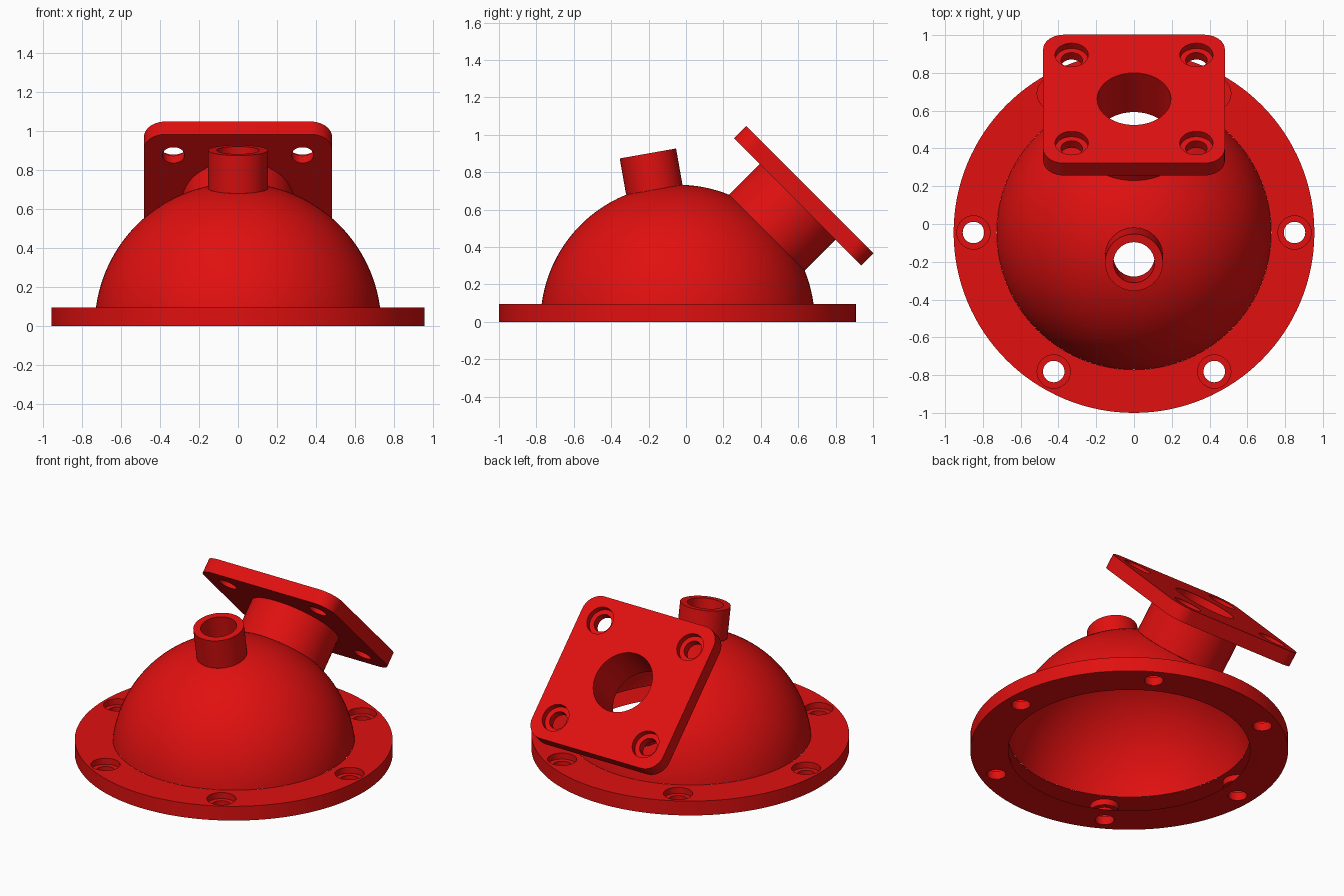
import bpy, bmesh, math
from mathutils import Matrix, Vector

if "Cube" in bpy.data.objects:
    bpy.data.objects.remove(bpy.data.objects["Cube"])

red = bpy.data.materials.new("red paint")
red.diffuse_color = (0.75, 0.005, 0.005, 1)
red.use_nodes = True
red.node_tree.nodes["Principled BSDF"].inputs["Base Color"].default_value = red.diffuse_color

R = 0.733                                   # dome radius
CENTRE = Matrix.Translation((0, -0.045, 0))  # dome centre, every port axis passes here
PORT = Matrix.Rotation(math.radians(-45), 4, 'X')
BOSS = Matrix.Rotation(math.radians(10), 4, 'X')
FLANGE_TOP = 0.095
RIM = math.sqrt(R**2 - FLANGE_TOP**2)


def make(name, bm):
    me = bpy.data.meshes.new(name)
    bm.to_mesh(me)
    bm.free()
    me.materials.append(red)
    ob = bpy.data.objects.new(name, me)
    bpy.context.collection.objects.link(ob)
    return ob


def cylinder(bm, r, z0, z1, x=0, y=0, rot=Matrix(), n=48):
    bmesh.ops.create_cone(bm, cap_ends=True, segments=n, radius1=r, radius2=r, depth=z1 - z0,
                          matrix=rot @ Matrix.Translation((x, y, (z0 + z1) / 2)))


def cut(ob, r, z0, z1, x=0, y=0, rot=Matrix(), n=48):
    bm = bmesh.new()
    cylinder(bm, r, z0, z1, x, y, rot, n)
    tool = make("cutter", bm)
    tool.hide_render = True
    mod = ob.modifiers.new("cut", 'BOOLEAN')
    mod.operation, mod.solver, mod.object = 'DIFFERENCE', 'EXACT', tool
    bpy.context.view_layer.objects.active = ob
    bpy.ops.object.modifier_apply(modifier=mod.name)
    bpy.data.objects.remove(tool)


def bolt_hole(ob, x, y, z0, z1):
    cut(ob, 0.057, z0 - 0.05, z1 + 0.05, x, y, n=32)
    cut(ob, 0.088, z1 - 0.04, z1 + 0.05, x, y, n=32)


def prune(ob, rule, clip=None):
    """Delete faces by rule, then clip away all below height clip."""
    bm = bmesh.new()
    bm.from_mesh(ob.data)
    bmesh.ops.delete(bm, geom=[f for f in bm.faces if rule(f)], context='FACES')
    if clip is not None:
        bmesh.ops.bisect_plane(bm, geom=bm.verts[:] + bm.edges[:] + bm.faces[:],
                               plane_co=(0, 0, clip), plane_no=(0, 0, 1), clear_inner=True)
    bm.to_mesh(ob.data)
    bm.free()


def lathe(name, profile, rot, n=64):
    bm = bmesh.new()
    rings = [[bm.verts.new((r * math.cos(2 * math.pi * i / n), r * math.sin(2 * math.pi * i / n), z))
              for i in range(n)] for r, z in profile]
    for a, b in zip(rings, rings[1:]):
        for i in range(n):
            j = (i + 1) % n
            bm.faces.new((a[i], a[j], b[j], b[i]))
    ob = make(name, bm)
    finish(ob, rot)
    return ob


def finish(ob, rot=Matrix()):
    ob.matrix_world = CENTRE @ rot
    bpy.ops.object.select_all(action='DESELECT')
    ob.select_set(True)
    bpy.context.view_layer.objects.active = ob
    bpy.ops.object.shade_smooth_by_angle(angle=math.radians(30))


def on_dome(r):
    return math.sqrt(R**2 - r**2)


# Base flange: hollow ring with six counterbored holes
bm = bmesh.new()
cylinder(bm, 0.955, 0, FLANGE_TOP, n=128)
flange = make("base_flange", bm)
cut(flange, RIM, -0.1, 0.2, n=96)
for k in range(6):
    a = k * math.pi / 3
    bolt_hole(flange, 0.85 * math.cos(a), 0.85 * math.sin(a), 0, FLANGE_TOP)
prune(flange, lambda f: all(v.co.xy.length < RIM + 0.002 for v in f.verts))
finish(flange)

# Dome: thin shell, open where the side neck and top boss join
NECK, BORE, BOSS_R, BOSS_BORE = 0.286, 0.195, 0.153, 0.109
bm = bmesh.new()
bmesh.ops.create_uvsphere(bm, u_segments=96, v_segments=64, radius=R)
dome = make("dome", bm)
cut(dome, NECK, 0.3, 1, rot=PORT, n=64)
cut(dome, BOSS_R, 0.3, 1, rot=BOSS, n=64)
prune(dome, lambda f: f.calc_center_median().length < R * 0.97, FLANGE_TOP)
finish(dome)

# Top boss: short tube
lathe("top_boss", [(BOSS_R, on_dome(BOSS_R)), (BOSS_R, 0.914),
                   (BOSS_BORE, 0.914), (BOSS_BORE, on_dome(BOSS_BORE))], BOSS)

# Side neck: outer wall and bore
P0, P1 = 0.908, 1.0
lathe("neck_wall", [(NECK, on_dome(NECK)), (NECK, P0)], PORT)
lathe("neck_bore", [(BORE, P0), (BORE, on_dome(BORE))], PORT)

# Square mounting plate with rounded corners and four counterbored holes
bm = bmesh.new()
bmesh.ops.create_cube(bm, size=1, matrix=Matrix.Translation((0, 0, (P0 + P1) / 2))
                      @ Matrix.Diagonal((0.962, 0.962, P1 - P0, 1)))
upright = [e for e in bm.edges if abs(e.verts[0].co.z - e.verts[1].co.z) > 0.01]
bmesh.ops.bevel(bm, geom=upright, offset=0.11, segments=10, profile=0.5, affect='EDGES')
plate = make("mounting_plate", bm)
cut(plate, BORE, 0.8, 1.1, n=64)
for sx in (-1, 1):
    for sy in (-1, 1):
        bolt_hole(plate, 0.33 * sx, 0.33 * sy, P0, P1)
finish(plate, PORT)
